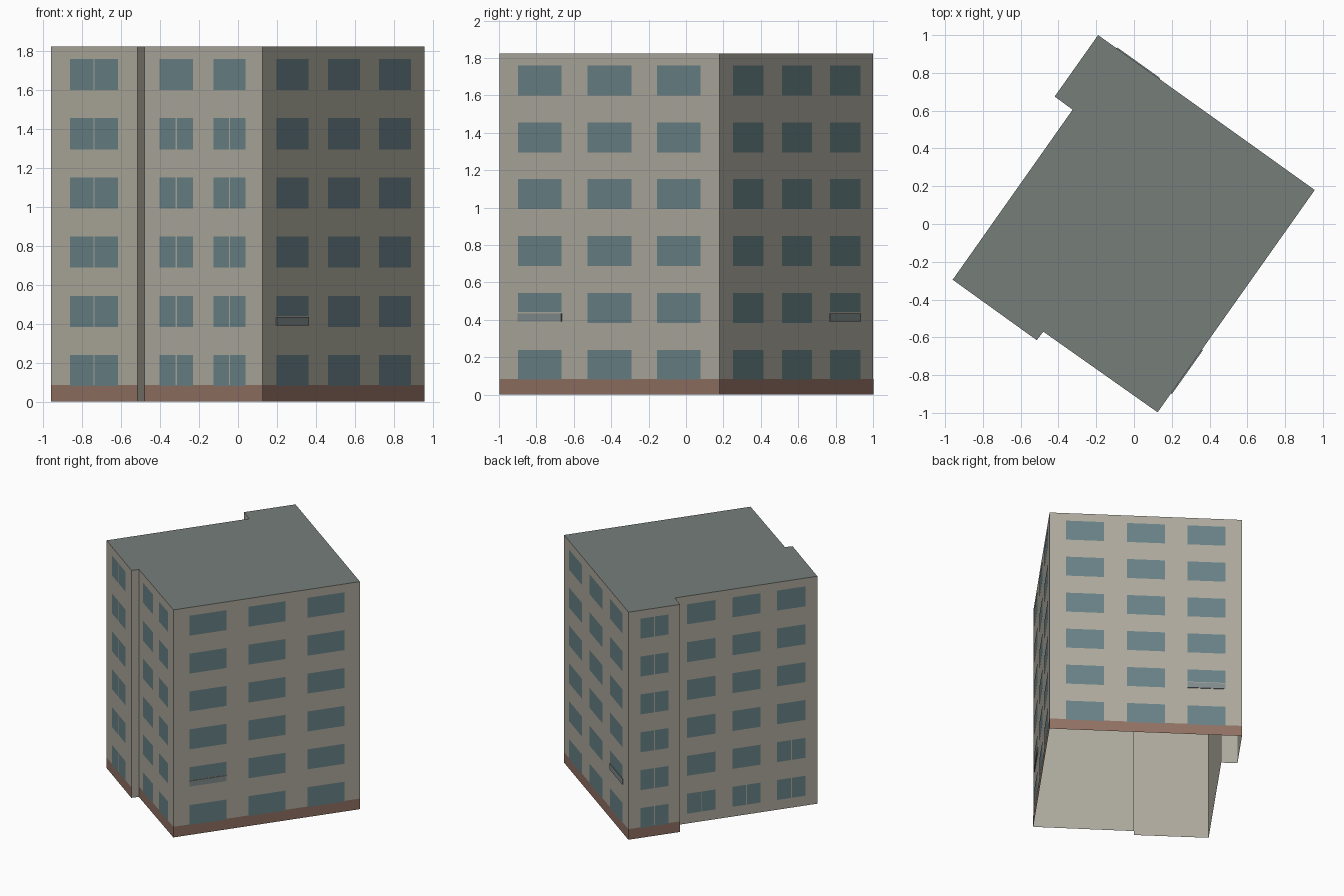
import bpy
from mathutils import Vector

if "Cube" in bpy.data.objects:
    bpy.data.objects.remove(bpy.data.objects["Cube"])

HEIGHT, BASE_H = 1.825, 0.085
ROWS, PITCH, SILL, WIN_H = 6, 0.304, 0.08, 0.16
GAP = 0.007  # slot between paired panes


def material(name, rgb):
    m = bpy.data.materials.new(name)
    m.diffuse_color = (*rgb, 1)
    m.use_nodes = True
    m.node_tree.nodes["Principled BSDF"].inputs["Base Color"].default_value = m.diffuse_color
    return m


WALL = material("wall_plaster", (0.42, 0.40, 0.34))
ROOF = material("roof_grey", (0.18, 0.21, 0.195))
BASE = material("base_brown", (0.28, 0.165, 0.125))
GLASS = material("window_glass", (0.14, 0.22, 0.24))
PANEL = material("panel_grey", (0.22, 0.26, 0.265))


def add_mesh(name, verts, faces, mat):
    me = bpy.data.meshes.new(name)
    me.from_pydata(verts, [], faces)
    me.materials.append(mat)
    ob = bpy.data.objects.new(name, me)
    bpy.context.collection.objects.link(ob)
    return ob


# Footprint, counter-clockwise seen from above
A, H, G, F = (-0.19, 1.0), (-0.42, 0.675), (-0.325, 0.605), (-0.96, -0.295)
E, D, C, B = (-0.515, -0.615), (-0.48, -0.57), (0.125, -0.997), (0.957, 0.18)
PLAN = [A, H, G, F, E, D, C, B]
n = len(PLAN)

# Hollow wall shell (open underneath) and flat roof
add_mesh("walls", [(*p, z) for z in (0, HEIGHT) for p in PLAN],
         [(i, (i + 1) % n, n + (i + 1) % n, n + i) for i in range(n)], WALL)
add_mesh("roof", [(*p, HEIGHT) for p in PLAN], [tuple(range(n))], ROOF)


def wall_point(p, q, s, z, out):
    """Point at distance s along wall p-q, height z, offset outward."""
    p, q = Vector((*p, 0)), Vector((*q, 0))
    d = (q - p).normalized()
    return p + d * s + Vector((d.y, -d.x, 0)) * out + Vector((0, 0, z))


def add_quads(name, p, q, rects, out, mat):
    verts, faces = [], []
    for s0, s1, z0, z1 in rects:
        k = len(verts)
        verts += [wall_point(p, q, s, z, out)
                  for s, z in ((s0, z0), (s1, z0), (s1, z1), (s0, z1))]
        faces.append((k, k + 1, k + 2, k + 3))
    add_mesh(name, verts, faces, mat)


def add_panel(name, p, q, s0, s1, z0, z1, depth):
    verts = [wall_point(p, q, s, z, o) for o in (0, depth)
             for s, z in ((s0, z0), (s1, z0), (s1, z1), (s0, z1))]
    faces = [(4, 5, 6, 7)] + [(i, (i + 1) % 4, 4 + (i + 1) % 4, 4 + i) for i in range(4)]
    add_mesh(name, verts, faces, PANEL)


THREE = [(0.085, 0.283), (0.402, 0.6), (0.717, 0.915)]
TWO = [(0.14, 0.413), (0.587, 0.868)]
ONE = [(0.225, 0.775)]
never = lambda row, col: False
always = lambda row, col: True

# name, wall ends, window columns, rule for split panes, column with panel, has base
FACADES = [
    ("front_left", F, E, ONE, always, None, True),
    ("front_middle", D, C, [(1 - b, 1 - a) for a, b in reversed(TWO)],
     lambda r, c: r < 5, None, True),
    ("right", C, B, THREE, never, 0, True),
    ("back", B, A, THREE, never, 2, True),
    ("left_wing", A, H, ONE, always, None, True),
    ("left", G, F, THREE, lambda r, c: r == 0 or (r == 1 and c == 2), None, False),
]

for name, p, q, cols, split, panel_col, has_base in FACADES:
    length = (Vector(q) - Vector(p)).length
    rects = []
    for row in range(ROWS):
        for col, (a, b) in enumerate(cols):
            s0, s1 = a * length, b * length
            z0 = SILL + row * PITCH
            z1 = z0 + WIN_H
            if row == 1 and col == panel_col:
                # Guard panel under the shortened window
                add_panel(name + "_window_panel", p, q, s0, s1, 0.39, 0.435, 0.006)
                z0 = 0.441
            if split(row, col):
                m = (s0 + s1) / 2
                rects += [(s0, m - GAP / 2, z0, z1), (m + GAP / 2, s1, z0, z1)]
            else:
                rects.append((s0, s1, z0, z1))
    add_quads(name + "_windows", p, q, rects, 0.003, GLASS)
    # Brown base course
    if has_base:
        add_quads(name + "_base", p, q, [(0, length, 0, BASE_H)], 0.0015, BASE)
